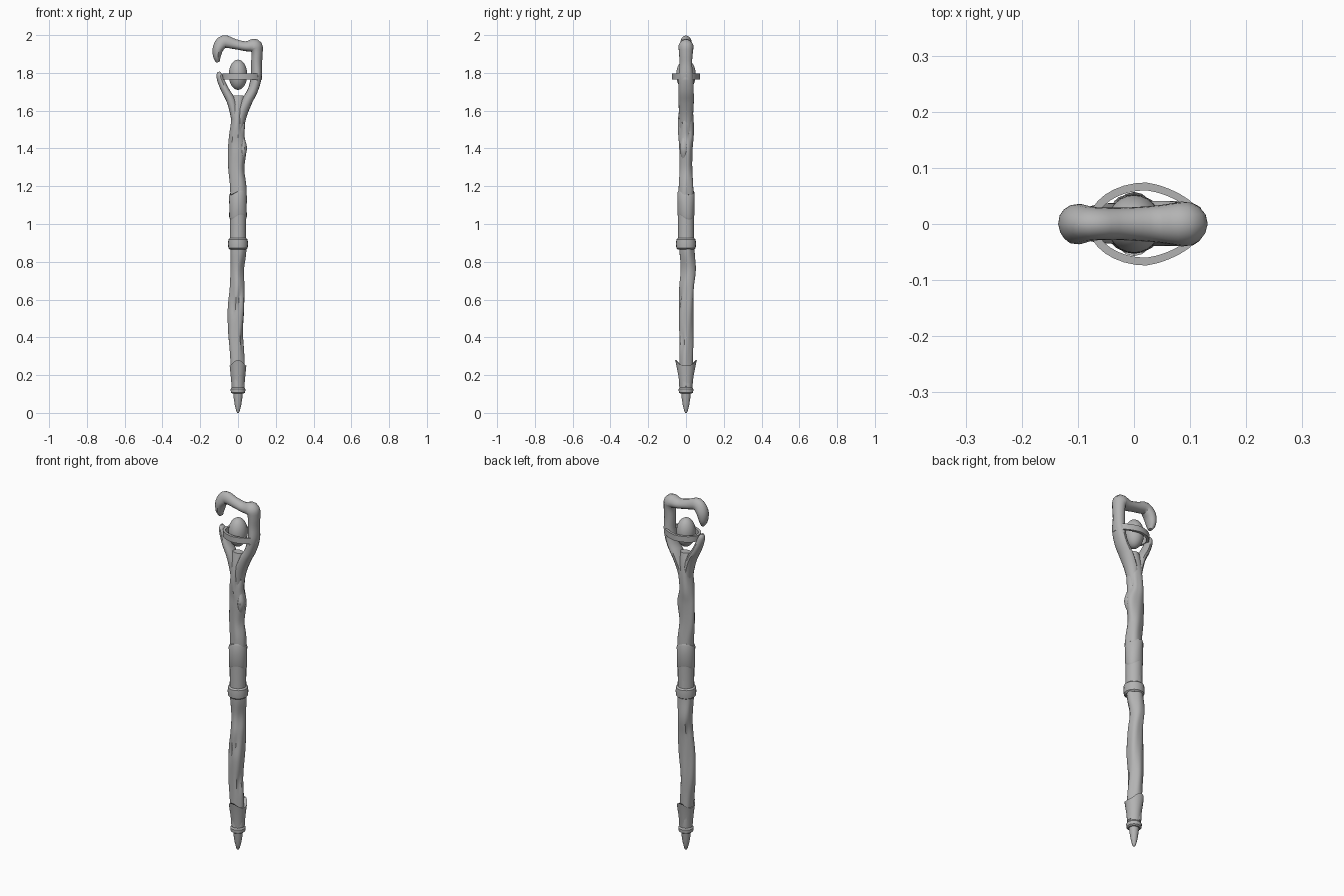
import bpy, bmesh, math
from mathutils import Vector

cube = bpy.data.objects.get("Cube")
if cube:
    bpy.data.objects.remove(cube, do_unlink=True)

grey = bpy.data.materials.new("plain grey")
grey.use_nodes = True
colour = (0.45, 0.45, 0.45, 1)
grey.diffuse_color = colour
grey.node_tree.nodes["Principled BSDF"].inputs["Base Color"].default_value = colour


def finish(name, bm, angle=40):
    """Turn a bmesh into a smooth shaded object with sharp creases."""
    bmesh.ops.recalc_face_normals(bm, faces=bm.faces)
    mesh = bpy.data.meshes.new(name)
    bm.to_mesh(mesh)
    bm.free()
    mesh.materials.append(grey)
    obj = bpy.data.objects.new(name, mesh)
    bpy.context.collection.objects.link(obj)
    bpy.ops.object.select_all(action="DESELECT")
    obj.select_set(True)
    bpy.context.view_layer.objects.active = obj
    bpy.ops.object.shade_smooth_by_angle(angle=math.radians(angle))
    return obj


def spline(rows, steps):
    """Catmull-Rom interpolation through rows of any length."""
    pts = [Vector(r) for r in rows]
    out = []
    for i in range(len(pts) - 1):
        b, c = pts[i], pts[i + 1]
        a, d = pts[max(i - 1, 0)], pts[min(i + 2, len(pts) - 1)]
        for s in range(steps):
            t = s / steps
            out.append(b + (c - a) * (t / 2) + (a * 2 - b * 5 + c * 4 - d) * (t * t / 2)
                       + (b * 3 - a - c * 3 + d) * (t ** 3 / 2))
    return out + [pts[-1]]


def tube(name, rows, sides=16, steps=1, warp=None, angle=40):
    """Loft ellipses along rows of x, y, z, in-plane radius, depth radius."""
    rows = spline(rows, steps)
    bm = bmesh.new()
    rings = []
    for i, (x, y, z, rx, ry) in enumerate(rows):
        before, after = rows[max(i - 1, 0)], rows[min(i + 1, len(rows) - 1)]
        along = Vector((after[0] - before[0], 0, after[2] - before[2])).normalized()
        across = Vector((along.z, 0, -along.x))
        ring = []
        for k in range(sides):
            a = math.tau * k / sides
            grow, lift = warp(a, z) if warp else (1, 0)
            p = Vector((x, y, z + lift)) + across * (rx * grow * math.cos(a))
            p.y += ry * grow * math.sin(a)
            ring.append(bm.verts.new(p))
        rings.append(ring)
    for low, high in zip(rings, rings[1:]):
        for k in range(sides):
            j = (k + 1) % sides
            bm.faces.new((low[k], low[j], high[j], high[k]))
    bm.faces.new(rings[0])
    bm.faces.new(rings[-1])
    return finish(name, bm, angle)


# Wood grain: twisting ridges and a few carved hollows (angle, height)
hollows = [(-1.2, 0.6), (-2, 0.56), (-0.6, 0.38), (-1.8, 1.45), (-0.9, 1.55), (0.5, 1.48), (2.5, 0.7)]


def grain(a, z):
    g = 1 + 0.05 * math.sin(3 * a + 9 * z) + 0.03 * math.sin(5 * a - 14 * z)
    for angle, height in hollows:
        turn = math.remainder(a - angle, math.tau)
        g -= 0.24 * math.exp(-(turn / 0.25) ** 2 - ((z - height) / 0.05) ** 2)
    return g, 0


def bark(a, z):
    return 1 + 0.04 * math.sin(3 * a + 17 * z), 0


# Gnarled shaft
tube("shaft", [
    (0, 0, 0.14, 0.035, 0.035),
    (-0.005, 0, 0.3, 0.037, 0.036),
    (-0.012, 0, 0.42, 0.039, 0.037),
    (-0.008, 0, 0.55, 0.043, 0.039),
    (-0.004, 0.005, 0.66, 0.039, 0.039),
    (-0.006, 0.014, 0.76, 0.036, 0.04),
    (0, 0.004, 0.87, 0.042, 0.04),
    (0, 0, 1.02, 0.038, 0.038),
    (0.003, 0, 1.18, 0.043, 0.038),
    (-0.008, 0, 1.29, 0.042, 0.033),
    (-0.004, 0, 1.4, 0.048, 0.036),
    (-0.006, 0, 1.47, 0.041, 0.042),
    (0, 0, 1.55, 0.037, 0.041),
    (0, 0, 1.62, 0.037, 0.034),
    (0.002, 0, 1.68, 0.03, 0.022),
], sides=26, steps=6, warp=grain)

# Knot on the side of the shaft
tube("knot", [
    (0.018, -0.01, 1.34, 0.01, 0.01),
    (0.028, -0.01, 1.4, 0.02, 0.024),
    (0.018, -0.01, 1.47, 0.01, 0.01),
], sides=10, steps=4)

# Long prong that rises and bends into the hook
tube("hook", [
    (-0.004, 0, 1.46, 0.026, 0.03),
    (0.016, 0, 1.57, 0.028, 0.037),
    (0.048, 0, 1.65, 0.028, 0.041),
    (0.08, 0, 1.71, 0.027, 0.04),
    (0.098, 0, 1.78, 0.029, 0.038),
    (0.098, 0, 1.85, 0.029, 0.034),
    (0.1, 0, 1.91, 0.03, 0.037),
    (0.088, 0, 1.942, 0.037, 0.04),
    (0.04, 0, 1.94, 0.026, 0.033),
    (-0.02, 0, 1.952, 0.027, 0.029),
    (-0.074, 0, 1.964, 0.034, 0.03),
    (-0.104, 0, 1.93, 0.029, 0.036),
    (-0.111, 0, 1.885, 0.02, 0.03),
    (-0.106, 0, 1.856, 0.009, 0.013),
], sides=14, steps=4, warp=bark)

# Short prong
tube("short_prong", [
    (0, 0, 1.46, 0.026, 0.03),
    (-0.014, 0, 1.57, 0.026, 0.035),
    (-0.036, 0, 1.65, 0.024, 0.037),
    (-0.068, 0, 1.71, 0.021, 0.034),
    (-0.09, 0, 1.76, 0.019, 0.026),
    (-0.099, 0, 1.79, 0.015, 0.02),
    (-0.101, 0, 1.806, 0.006, 0.009),
], sides=14, steps=4, warp=bark)

# Egg-shaped stone
bm = bmesh.new()
bmesh.ops.create_uvsphere(bm, u_segments=24, v_segments=16, radius=1)
for v in bm.verts:
    v.co = Vector((v.co.x * 0.049, v.co.y * 0.052, 1.79 + v.co.z * 0.08))
finish("egg_stone", bm)

# Flat band around the stone, narrowing toward the long prong
bm = bmesh.new()
sides, loops = 32, []
for k in range(sides):
    a = math.tau * k / sides
    c, s = math.cos(a), math.sin(a)
    narrow = 1 - 0.2 * max(c, 0)
    corners = []
    for inset, z in ((0, -0.016), (0, 0.016), (0.014, 0.016), (0.014, -0.016)):
        corners.append(bm.verts.new((0.022 + (0.104 - inset) * c,
                                     (0.074 - inset) * s * narrow, 1.78 + z)))
    loops.append(corners)
for k in range(sides):
    a, b = loops[k], loops[(k + 1) % sides]
    for i in range(4):
        j = (i + 1) % 4
        bm.faces.new((a[i], a[j], b[j], b[i]))
finish("stone_band", bm)


# Grip wrap in two layers with a wavy overlap, and a raised collar
def ragged(a, z):
    return 1 + 0.02 * math.sin(2 * a + 1), 0.012 * math.sin(a * 2 - 2.5)


def stack(name, profile, sides=20, warp=None):
    tube(name, [(0, 0, z, r, r) for z, r in profile], sides, warp=warp, angle=35)


stack("lower_wrap", [(0.88, 0.043), (0.96, 0.042), (1.05, 0.043)])
stack("upper_wrap", [(1.035, 0.042), (1.045, 0.046), (1.1, 0.045), (1.155, 0.047), (1.165, 0.043)], warp=ragged)
stack("grip_collar", [(0.865, 0.043), (0.872, 0.051), (0.895, 0.053), (0.918, 0.051), (0.925, 0.043)])


# Ferrule with a peaked, flared rim at front and back
def peaked(a, z):
    peak = abs(math.sin(a)) ** 4 * max(0, (z - 0.18) / 0.07)
    return 1 + 0.3 * peak, 0.03 * peak


stack("ferrule", [(0.13, 0.033), (0.19, 0.038), (0.25, 0.044), (0.249, 0.038), (0.2, 0.034)], 24, peaked)
stack("ferrule_ring", [(0.102, 0.03), (0.108, 0.038), (0.126, 0.039), (0.135, 0.033)])
stack("spike", [(0, 0.004), (0.008, 0.009), (0.04, 0.017), (0.08, 0.023), (0.11, 0.026)], 12)
